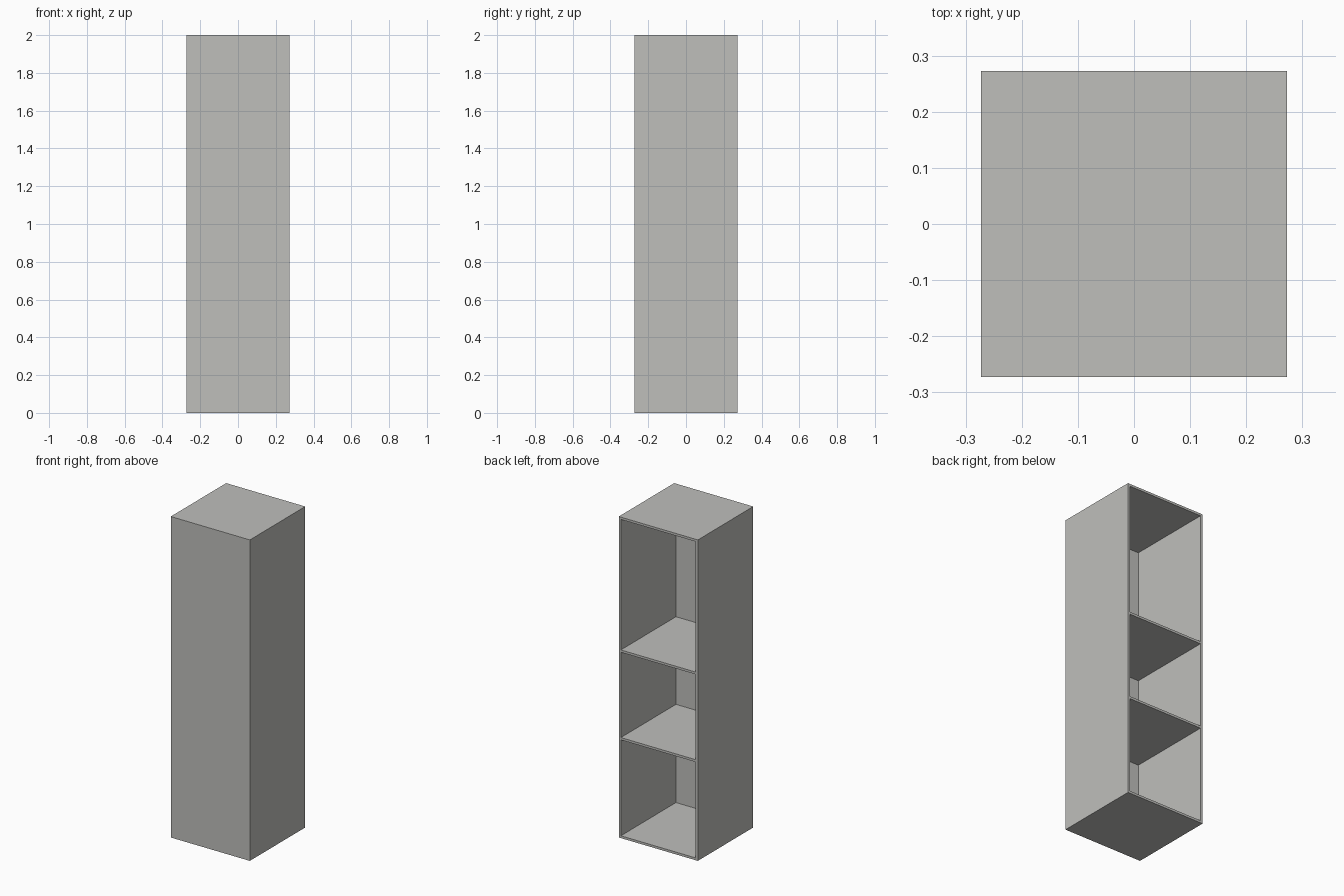
import bpy

if "Cube" in bpy.data.objects:
    bpy.data.objects.remove(bpy.data.objects["Cube"])

W = 0.545          # outer width and depth
H = 2.0            # height
T = 0.0145         # board thickness
PANEL = 0.003      # thin closing panel at the front

grey = bpy.data.materials.new("warm_grey")
grey.diffuse_color = (0.52, 0.52, 0.50, 1.0)
grey.use_nodes = True
grey.node_tree.nodes["Principled BSDF"].inputs["Base Color"].default_value = grey.diffuse_color


def board(name, low, high):
    """Axis-aligned board between two corners."""
    size = [b - a for a, b in zip(low, high)]
    mid = [(a + b) / 2 for a, b in zip(low, high)]
    bpy.ops.mesh.primitive_cube_add(size=1, location=mid)
    ob = bpy.context.object
    ob.name = name
    ob.scale = size
    bpy.ops.object.transform_apply(location=False, rotation=False, scale=True)
    ob.data.materials.append(grey)


h = W / 2
inner = h - T
front = -h + PANEL

# Closed front panel
board("front_panel", (-h, -h, 0), (h, front, H))

# Side walls
board("left_side", (-h, front, 0), (-inner, h, H))
board("right_side", (inner, front, 0), (h, h, H))

# Floor, two shelves and top, open towards the back
for name, z in (("floor", 0), ("lower_shelf", 0.612),
                ("upper_shelf", 1.158), ("top", H - T)):
    board(name, (-inner, front, z), (inner, h, z + T))
